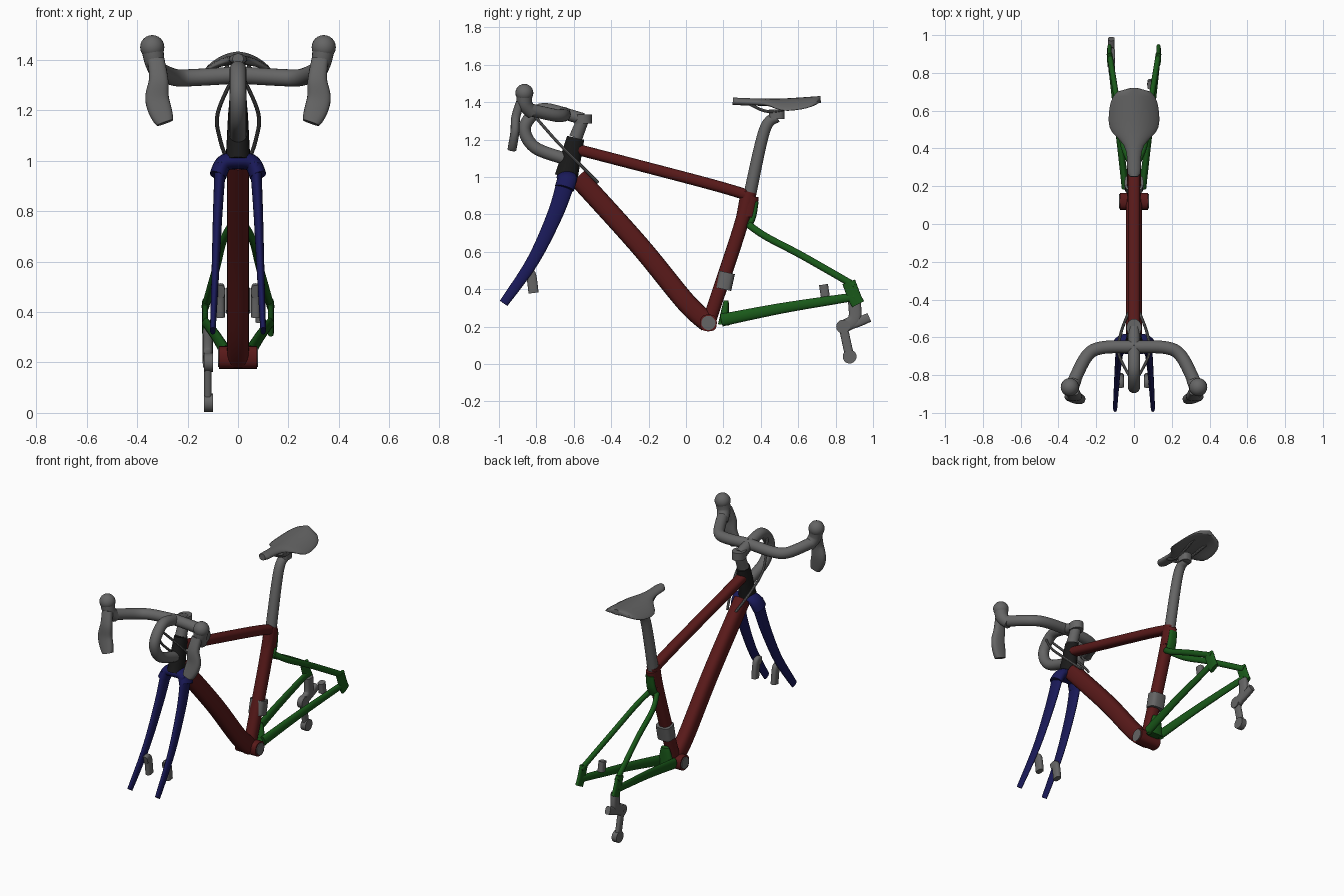
import bpy, bmesh, math
from mathutils import Vector

if "Cube" in bpy.data.objects:
    bpy.data.objects.remove(bpy.data.objects["Cube"])


def material(name, red, green, blue):
    made = bpy.data.materials.new(name)
    made.use_nodes = True
    made.diffuse_color = (red, green, blue, 1)
    made.node_tree.nodes["Principled BSDF"].inputs["Base Color"].default_value = made.diffuse_color
    return made


RED = material("dark red", .1, .01, .01)
GREEN = material("dark green", .01, .1, .01)
BLUE = material("dark blue", .01, .01, .1)
GREY = material("mid grey", .13, .13, .13)
BLACK = material("black", .01, .01, .01)
ACROSS, ALONG, UP = Vector((1, 0, 0)), Vector((0, 1, 0)), Vector((0, 0, 1))


def finish(name, bm, colour, mirror):
    """Turn a bmesh into a smooth shaded object, mirrored left to right if asked."""
    bmesh.ops.recalc_face_normals(bm, faces=bm.faces)
    mesh = bpy.data.meshes.new(name)
    bm.to_mesh(mesh)
    bm.free()
    mesh.materials.append(colour)
    part = bpy.data.objects.new(name, mesh)
    bpy.context.collection.objects.link(part)
    bpy.ops.object.select_all(action="DESELECT")
    part.select_set(True)
    bpy.context.view_layer.objects.active = part
    bpy.ops.object.shade_smooth_by_angle(angle=math.radians(40))
    if mirror:
        part.modifiers.new("Mirror", "MIRROR")
    return part


def smooth_path(points, steps=8):
    """Catmull-Rom curve through the points."""
    last = len(points) - 1
    path = []
    for i in range(last):
        before, start = points[max(i - 1, 0)], points[i]
        end, after = points[i + 1], points[min(i + 2, last)]
        for step in range(steps):
            t = step / steps
            leave, arrive = (end - before) / 2, (after - start) / 2
            bend = 3 * (end - start) - 2 * leave - arrive
            twist = 2 * (start - end) + leave + arrive
            path.append(start + leave * t + bend * t ** 2 + twist * t ** 3)
    return path + [points[last]]


def tube(name, points, colour, start, end=None, flat=1, across=ACROSS,
         boxy=1, sides=20, swell=None, mirror=False):
    """Loft an oval along a path; start and end are half widths, flat is depth over width."""
    path = smooth_path([Vector(p) for p in points])
    end = start if end is None else end
    bm = bmesh.new()
    rings = []
    for i, centre in enumerate(path):
        t = i / (len(path) - 1)
        heading = (path[min(i + 1, len(path) - 1)] - path[max(i - 1, 0)]).normalized()
        wide = (across - heading * across.dot(heading)).normalized()
        deep = heading.cross(wide)
        width = start + (end - start) * t
        depth = width * flat
        if swell:
            width *= swell(t)
        ring = []
        for k in range(sides):
            turn = math.tau * k / sides
            c, s = (math.copysign(abs(q) ** boxy, q) for q in (math.cos(turn), math.sin(turn)))
            ring.append(bm.verts.new(centre + wide * c * width + deep * s * depth))
        rings.append(ring)
    for ring, following in zip(rings, rings[1:]):
        for k in range(sides):
            bm.faces.new((ring[k - 1], ring[k], following[k], following[k - 1]))
    bm.faces.new(rings[0])
    bm.faces.new(rings[-1])
    return finish(name, bm, colour, mirror)


def ball(name, centre, radius, colour, mirror=False):
    bm = bmesh.new()
    bmesh.ops.create_uvsphere(bm, u_segments=20, v_segments=12, radius=radius)
    bmesh.ops.translate(bm, vec=centre, verts=bm.verts)
    finish(name, bm, colour, mirror)


def mid(y, z):
    return Vector((0, y, z))


# Landmarks on the centre plane
bracket = mid(.12, .22)
cluster = mid(.34, .9)
head_low, head_top = mid(-.64, 1), mid(-.59, 1.21)
stem_top, clamp = mid(-.55, 1.31), mid(-.65, 1.34)
axle = Vector((.13, .9, .36))

# Main frame
tube("down_tube", [head_low + ALONG * .06, mid(-.25, .635), mid(0, .33), bracket],
     RED, .043, flat=1.25, boxy=.75)
tube("top_tube", [mid(-.59, 1.15), mid(.1, .97), cluster], RED, .033, flat=.9, boxy=.8)
tube("seat_tube", [cluster + UP * .02, mid(.28, .7), bracket], RED, .037, boxy=.85)
tube("seat_cluster", [cluster, mid(.32, .79)], RED, .036, flat=1.4, boxy=.85)
tube("bottom_bracket_shell", [bracket - ACROSS * .075, bracket + ACROSS * .075],
     RED, .045, across=UP, boxy=.75)
tube("bracket_caps", [bracket + ACROSS * .07, bracket + ACROSS * .08],
     GREY, .038, across=UP, mirror=True)
tube("head_tube", [head_low, head_top], BLACK, .05, .037, flat=1.25)

# Fork
tube("fork_crown", [(-.08, -.65, .94), (-.055, -.635, .99), head_low, (.055, -.635, .99),
                    (.08, -.65, .94)], BLUE, .052, flat=.65, across=ALONG)
tube("fork_legs", [(.07, -.64, .98), (.08, -.7, .8), (.09, -.82, .55), (.1, -.975, .325)],
     BLUE, .023, .011, flat=2.2, mirror=True)

# Rear triangle
tube("chainstays", [(.045, .19, .235), (.085, .52, .3), axle],
     GREEN, .02, .013, flat=1.7, mirror=True)
tube("seatstays", [(.025, .335, .745), (.06, .43, .68), (.085, .62, .58), axle + UP * .06],
     GREEN, .015, flat=1.25, mirror=True)
tube("dropouts", [axle + mid(-.03, .08), axle, axle + mid(.02, -.04)],
     GREEN, .012, flat=3, boxy=.7, mirror=True)
tube("seatstay_bridge", [mid(.375, .87), mid(.36, .79), mid(.335, .735)],
     GREEN, .027, .034, flat=.5, boxy=.8)
tube("chainstay_bridge", [mid(.215, .34), mid(.2, .21)], GREEN, .026, .06, flat=.5, boxy=.8)

# Brake calipers
tube("front_calipers", [(.07, -.86, .48), (.07, -.83, .48), (.07, -.815, .38)],
     GREY, .018, flat=1.5, boxy=.7, mirror=True)
tube("rear_caliper", [(.09, .735, .425), (.09, .745, .36)], GREY, .02, flat=1.2, boxy=.7)

# Handlebar, hoods, levers and cables
tube("handlebar", [clamp, (.17, -.655, 1.33), (.25, -.7, 1.33), (.32, -.835, 1.36)],
     GREY, .034, flat=1, across=UP, mirror=True)
tube("hoods", [(.31, -.82, 1.34), (.33, -.86, 1.39), (.34, -.864, 1.45)],
     GREY, .034, .045, mirror=True)
ball("hood_tips", (.34, -.864, 1.45), .048, GREY, mirror=True)
tube("brake_levers", [(.325, -.885, 1.4), (.315, -.91, 1.32), (.32, -.915, 1.24),
                      (.29, -.93, 1.15)], GREY, .034, flat=.7, boxy=.75,
     swell=lambda t: 1 + .4 * math.sin(math.pi * t ** 2), mirror=True)
tube("cables", [(.01, -.83, 1.35), (.08, -.69, 1.19), (.07, -.58, 1.08), (.03, -.47, .97)],
     GREY, .008, sides=8, mirror=True)
tube("centre_loop", [clamp, mid(-.78, 1.36), mid(-.862, 1.265), mid(-.81, 1.16),
                     mid(-.655, 1.1)], GREY, .033)

# Steerer and stem
tube("steerer", [head_top, stem_top], GREY, .036, .032)
tube("stem_cap", [stem_top - UP * .025, stem_top + UP * .025], GREY, .04, flat=1.2)
tube("stem", [stem_top, clamp], GREY, .032)

# Seatpost
post_bend, post_top = mid(.42, 1.25), mid(.485, 1.32)
tube("seatpost", [cluster, post_bend, post_top], GREY, .034, .028)
tube("saddle_clamp", [post_top - UP * .01, post_top + UP * .04], GREY, .035, flat=1.2, boxy=.7)


def saddle_outline(t):
    """Narrow nose that flares into a broad round tail."""
    flare = 1 / (1 + math.exp(20 * (.45 - t)))
    return (1.8 + 5.6 * flare) * math.sqrt(max(1 - t ** 8, .02)) * min(1, .6 + 6 * t)


# Saddle, with its sides drooping
saddle = tube("saddle", [mid(.25, 1.405), mid(.48, 1.4), mid(.72, 1.415)],
              GREY, .02, .018, sides=32, swell=saddle_outline)
for vertex in saddle.data.vertices:
    vertex.co.z -= 2.6 * vertex.co.x ** 2
tube("saddle_rails", [(.02, .34, 1.39), (.03, .45, 1.35), (.05, .63, 1.39)],
     GREY, .008, sides=8, mirror=True)

# Front and rear changers
tube("front_changer", [mid(.22, .49), mid(.2, .4)], GREY, .05, flat=.85, boxy=.6)
hanger = Vector((-.12, .9, .3))
upper_wheel, lower_wheel = hanger + mid(-.06, -.1), hanger + mid(-.025, -.26)
tube("changer_hanger", [hanger + UP * .04, hanger - UP * .06, upper_wheel],
     GREY, .02, flat=1.7, boxy=.7)
tube("changer_arm", [hanger + mid(.08, -.05), hanger + mid(.01, -.08), upper_wheel],
     GREY, .018, flat=1.4, boxy=.7)
tube("changer_cage", [upper_wheel, lower_wheel], GREY, .015, flat=1.6, boxy=.7)
for label, wheel in (("upper", upper_wheel), ("lower", lower_wheel)):
    tube(label + "_guide_wheel", [wheel - ACROSS * .015, wheel + ACROSS * .02],
         GREY, .037, across=UP)
